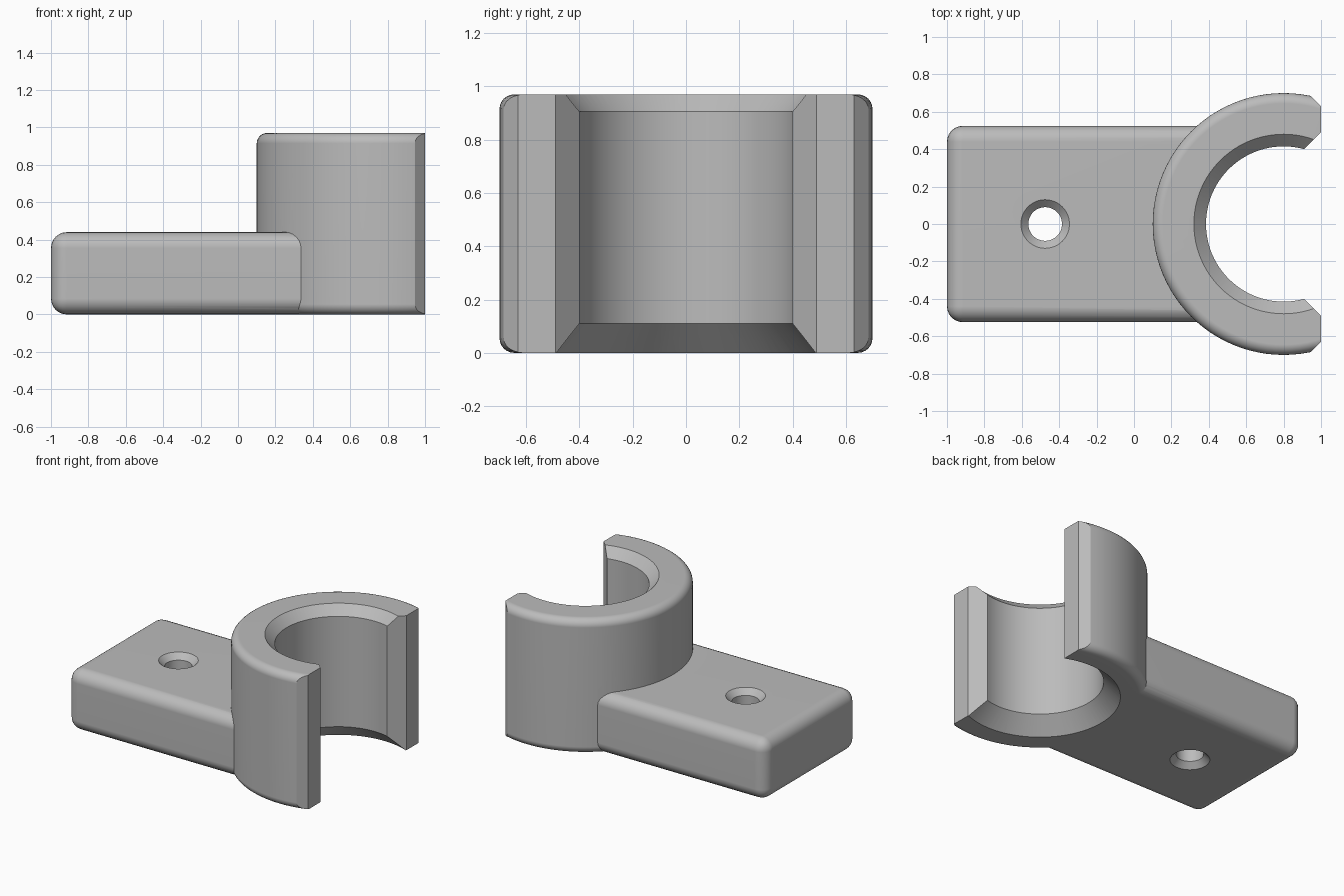
import bpy, bmesh, math
from mathutils import Matrix, Vector

cube = bpy.data.objects.get("Cube")
if cube:
    bpy.data.objects.remove(cube, do_unlink=True)

HEIGHT = 0.97          # clip height
RING_X = 0.8           # clip axis
OUTER, BORE = 0.70, 0.415
PLATE_H, PLATE_W = 0.44, 1.05
ROUND = 0.055

grey = bpy.data.materials.new("plain_grey")
grey.use_nodes = True
colour = (0.5, 0.5, 0.5, 1)
grey.diffuse_color = colour
grey.node_tree.nodes["Principled BSDF"].inputs["Base Color"].default_value = colour


def to_object(name, bm):
    bmesh.ops.recalc_face_normals(bm, faces=bm.faces)
    mesh = bpy.data.meshes.new(name)
    bm.to_mesh(mesh)
    bm.free()
    mesh.materials.append(grey)
    obj = bpy.data.objects.new(name, mesh)
    bpy.context.collection.objects.link(obj)
    return obj


def revolve(name, profile, x, steps):
    """Closed solid from (radius, z) points that start and end on the axis."""
    bm = bmesh.new()
    verts = [bm.verts.new((r, 0, z)) for r, z in profile]
    edges = [bm.edges.new(pair) for pair in zip(verts, verts[1:])]
    bmesh.ops.spin(bm, geom=verts + edges, cent=(0, 0, 0), axis=(0, 0, 1),
                   angle=math.tau, steps=steps, use_duplicate=False)
    bmesh.ops.remove_doubles(bm, verts=bm.verts, dist=1e-5)
    bmesh.ops.translate(bm, verts=bm.verts, vec=(x, 0, 0))
    return to_object(name, bm)


def prism(name, outline, z0, z1):
    bm = bmesh.new()
    face = bm.faces.new([bm.verts.new((x, y, z0)) for x, y in outline])
    top = bmesh.ops.extrude_face_region(bm, geom=[face])["geom"]
    bmesh.ops.translate(bm, verts=[v for v in top if isinstance(v, bmesh.types.BMVert)],
                        vec=(0, 0, z1 - z0))
    return to_object(name, bm)


def arc(r, z, start):
    """Quarter-round points centred on (r, z)."""
    return [(r + ROUND * math.cos(a), z + ROUND * math.sin(a))
            for a in (math.radians(start + 15 * i) for i in range(7))]


def combine(target, other, operation):
    mod = target.modifiers.new(operation.lower(), "BOOLEAN")
    mod.object, mod.operation, mod.solver = other, operation, "EXACT"
    bpy.context.view_layer.objects.active = target
    bpy.ops.object.modifier_apply(modifier=mod.name)
    bpy.data.objects.remove(other, do_unlink=True)


# Round clip body, edges rounded top and bottom
clip = revolve("pipe_clip_bracket",
               [(0, 0)] + arc(OUTER - ROUND, ROUND, -90)
               + arc(OUTER - ROUND, HEIGHT - ROUND, 0) + [(0, HEIGHT)], RING_X, 96)

# Mounting plate with rounded edges
left, right = -1.0, 0.7
bm = bmesh.new()
bmesh.ops.create_cube(bm, size=1, matrix=Matrix.LocRotScale(
    Vector(((left + right) / 2, 0, PLATE_H / 2)), None,
    Vector((right - left, PLATE_W, PLATE_H))))
bmesh.ops.bevel(bm, geom=bm.edges[:], offset=0.085, segments=6, profile=0.5,
                affect="EDGES")
combine(clip, to_object("mounting_plate", bm), "UNION")

# Bore with a wide lower and a narrow upper chamfer
combine(clip, revolve("bore", [
    (0, -0.05), (BORE + 0.16, -0.05), (BORE, 0.11), (BORE, HEIGHT - 0.065),
    (BORE + 0.115, HEIGHT + 0.05), (0, HEIGHT + 0.05)], RING_X, 96), "DIFFERENCE")

# Clip mouth: flared inside, bevelled at the outer tips
half = [(0.51, 0), (1.0, 0.49), (1.0, 0.63), (0.9, 0.73), (0.9, 1), (1.7, 1)]
mouth = half + [(x, -y) for x, y in reversed(half[1:])]
combine(clip, prism("mouth", mouth, -0.1, HEIGHT + 0.1), "DIFFERENCE")

# Screw hole, countersunk on both sides
combine(clip, revolve("screw_hole", [
    (0, -0.05), (0.18, -0.05), (0.09, 0.04), (0.09, PLATE_H - 0.04),
    (0.18, PLATE_H + 0.05), (0, PLATE_H + 0.05)], -0.475, 48), "DIFFERENCE")

# Smooth rounded faces, keep the flat ones flat
bpy.ops.object.select_all(action="DESELECT")
clip.select_set(True)
bpy.context.view_layer.objects.active = clip
bpy.ops.object.shade_smooth_by_angle(angle=math.radians(30))
normals = clip.modifiers.new("face_normals", "WEIGHTED_NORMAL")
normals.keep_sharp = True
